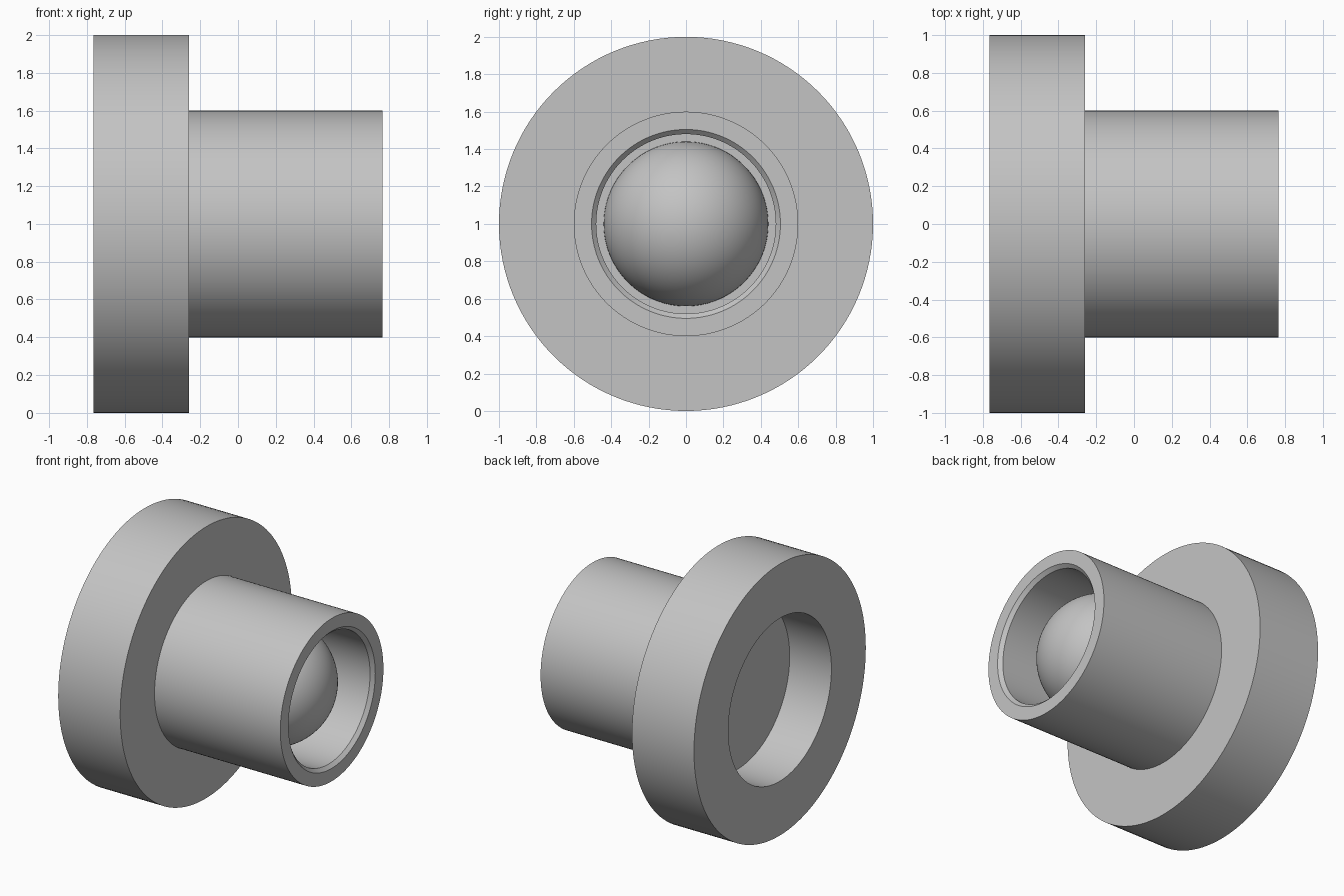
import bpy
import bmesh
from math import sin, cos, pi, radians
from mathutils import Vector

SEGMENTS = 128
AXIS_HEIGHT = 1.0

cube = bpy.data.objects.get("Cube")
if cube:
    bpy.data.objects.remove(cube, do_unlink=True)

# Single plain grey
grey = bpy.data.materials.new("plain_grey")
grey.use_nodes = True
colour = (0.55, 0.55, 0.55, 1)
grey.diffuse_color = colour
grey.node_tree.nodes["Principled BSDF"].inputs["Base Color"].default_value = colour


def revolve(name, profile):
    """Turn an (x, radius) profile around the horizontal x axis."""
    bm = bmesh.new()
    verts = [bm.verts.new((x, 0, r)) for x, r in profile]
    edges = [bm.edges.new(pair) for pair in zip(verts, verts[1:])]
    bmesh.ops.spin(bm, geom=verts + edges, cent=(0, 0, 0), axis=(1, 0, 0),
                   angle=2 * pi, steps=SEGMENTS, use_duplicate=False)
    bmesh.ops.remove_doubles(bm, verts=bm.verts, dist=1e-5)
    bmesh.ops.recalc_face_normals(bm, faces=bm.faces)
    bmesh.ops.translate(bm, verts=bm.verts, vec=Vector((0, 0, AXIS_HEIGHT)))
    mesh = bpy.data.meshes.new(name)
    bm.to_mesh(mesh)
    bm.free()
    mesh.materials.append(grey)
    obj = bpy.data.objects.new(name, mesh)
    bpy.context.collection.objects.link(obj)
    bpy.ops.object.select_all(action='DESELECT')
    obj.select_set(True)
    bpy.context.view_layer.objects.active = obj
    bpy.ops.object.shade_smooth_by_angle(angle=radians(30))
    return obj


back, shoulder, mouth = -0.765, -0.26, 0.765
recess_floor, bore_floor = -0.425, 0.277
lens_radius = 0.44

# Flange and barrel, with a rear recess and a chamfered front bore
revolve("flanged_barrel", [
    (recess_floor, 0), (recess_floor, 0.6), (back, 0.6), (back, 1.0),
    (shoulder, 1.0), (shoulder, 0.6), (mouth, 0.6), (mouth, 0.505),
    (mouth - 0.025, 0.48), (bore_floor, 0.48), (bore_floor, 0),
])

# Domed lens seated on the bore floor
steps = 32
dome = [(bore_floor + lens_radius * sin(a), lens_radius * cos(a))
        for a in (i * pi / 2 / steps for i in range(steps))]
seat = bore_floor - 0.01
revolve("dome_lens", [(seat, 0), (seat, lens_radius)] + dome
        + [(bore_floor + lens_radius, 0)])
